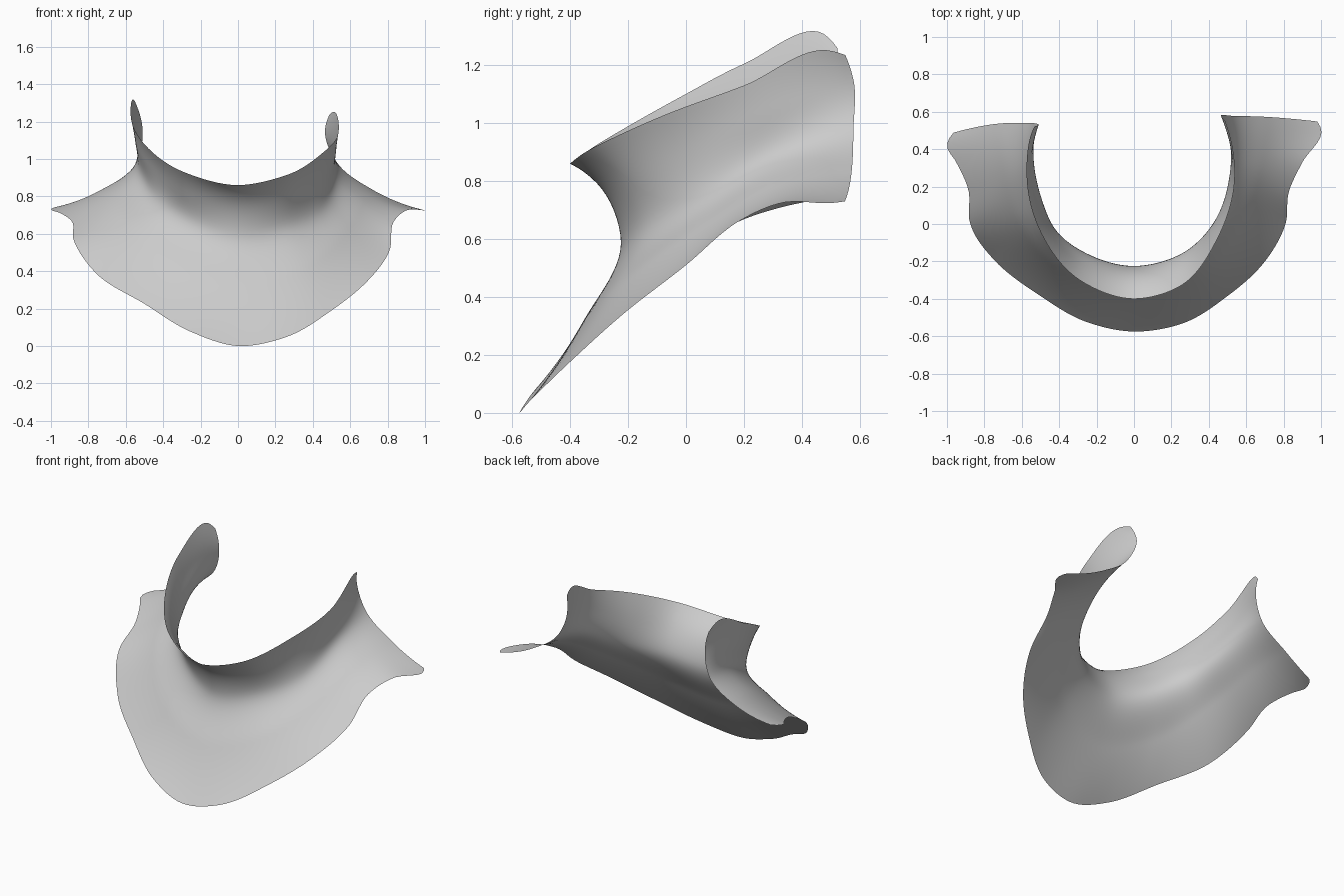
import bpy
import bmesh
from mathutils import Vector

# Remove the default object
default_object = bpy.data.objects.get("Cube")
if default_object:
    bpy.data.objects.remove(default_object, do_unlink=True)

COLUMNS = 110
ROWS = 36

# Guide curves running around the neck, from the model's right end to its left end
rim = [(-.532, .522, 1.26), (-.55, .48, 1.305), (-.57, .2, 1.205),
       (-.51, -.02, 1.09), (-.29, -.3, .93), (0, -.4, .86),
       (.25, -.33, .91), (.45, -.07, 1.03), (.535, .2, 1.13),
       (.505, .5, 1.25), (.488, .55, 1.235)]

upper_neck = [(-.51, .53, 1.15), (-.55, .3, 1.1), (-.49, .04, .99),
              (-.27, -.215, .82), (0, -.285, .765), (.25, -.22, .8),
              (.43, -.01, .9), (.525, .28, 1.05), (.465, .578, 1.15)]

waist = [(-.55, .54, .97), (-.54, .33, .95), (-.5, .15, .88),
         (-.42, -.03, .79), (-.25, -.16, .68), (0, -.225, .6),
         (.26, -.155, .65), (.42, -.01, .72), (.52, .28, .89), (.53, .578, .98)]

flare = [(-.74, .535, .83), (-.7, .3, .8), (-.64, .05, .69),
         (-.37, -.26, .43), (0, -.358, .31), (.36, -.26, .41),
         (.6, .04, .63), (.68, .3, .78), (.72, .572, .835)]

hem = [(-.965, .488, .745), (-1, .42, .73), (-.95, .33, .71), (-.885, .18, .66),
       (-.88, .02, .57), (-.75, -.19, .38), (-.5, -.385, .225), (-.25, -.525, .075),
       (0, -.575, 0), (.25, -.535, .045), (.5, -.385, .19), (.7, -.2, .355),
       (.81, 0, .51), (.83, .18, .66), (.9, .33, .725), (1, .51, .725), (.98, .548, .73)]


def resample(points, count):
    """Smooth curve through the points, sampled evenly by chord length."""
    points = [Vector(p) for p in points]
    knots = [0.0]
    for a, b in zip(points, points[1:]):
        knots.append(knots[-1] + (b - a).length)
    spans = [b - a for a, b in zip(knots, knots[1:])]
    slopes = [(b - a) / s for a, b, s in zip(points, points[1:], spans)]

    # Tangents: weighted average inside, quadratic at both ends
    tangents = [(slopes[i] * spans[i + 1] + slopes[i + 1] * spans[i])
                / (spans[i] + spans[i + 1]) for i in range(len(spans) - 1)]
    tangents.insert(0, slopes[0] * 2 - tangents[0])
    tangents.append(slopes[-1] * 2 - tangents[-1])

    samples = []
    segment = 0
    for step in range(count + 1):
        distance = knots[-1] * step / count
        while segment < len(spans) - 1 and distance > knots[segment + 1]:
            segment += 1
        span = spans[segment]
        t = (distance - knots[segment]) / span
        s = 1 - t
        samples.append(points[segment] * (s * s * (1 + 2 * t))
                       + points[segment + 1] * (t * t * (1 + 2 * s))
                       + tangents[segment] * (span * t * s * s)
                       - tangents[segment + 1] * (span * t * t * s))
    return samples


def make_material(name, colour):
    material = bpy.data.materials.new(name)
    material.use_nodes = True
    material.diffuse_color = colour
    shader = next(n for n in material.node_tree.nodes if n.type == 'BSDF_PRINCIPLED')
    shader.inputs["Base Color"].default_value = colour
    return material


def loft(name, guides, material):
    """Single sheet passing through every guide curve."""
    around = [resample(guide, COLUMNS) for guide in guides]
    bm = bmesh.new()
    grid = [[bm.verts.new(p) for p in resample(section, ROWS)]
            for section in zip(*around)]
    for left, right in zip(grid, grid[1:]):
        for i in range(ROWS):
            bm.faces.new((left[i], left[i + 1], right[i + 1], right[i]))
    mesh = bpy.data.meshes.new(name)
    bm.to_mesh(mesh)
    bm.free()
    mesh.materials.append(material)
    sheet = bpy.data.objects.new(name, mesh)
    bpy.context.collection.objects.link(sheet)
    for polygon in mesh.polygons:
        polygon.use_smooth = True


# Open flared collar with standing rim and draped hem
grey = make_material("plain grey", (0.6, 0.6, 0.6, 1))
loft("collar", [rim, upper_neck, waist, flare, hem], grey)
